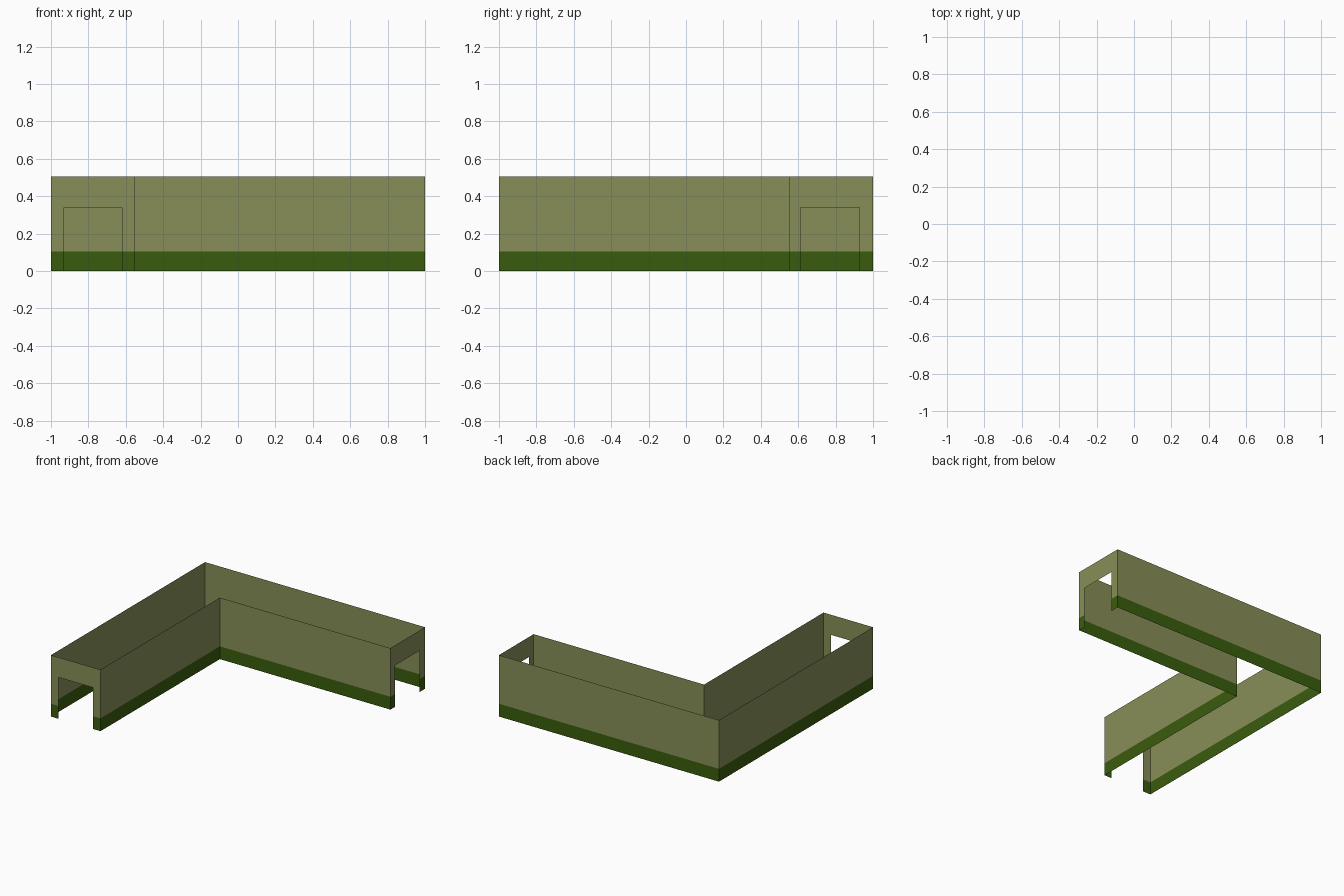
import bpy, bmesh

if "Cube" in bpy.data.objects:
    bpy.data.objects.remove(bpy.data.objects["Cube"])

H, BAND, DOOR = 0.505, 0.105, 0.34   # wall height, painted skirting, door height


def material(name, rgb):
    m = bpy.data.materials.new(name)
    m.diffuse_color = (*rgb, 1)
    m.use_nodes = True
    m.node_tree.nodes["Principled BSDF"].inputs["Base Color"].default_value = m.diffuse_color
    return m


MATS = [material("olive_wall", (0.242, 0.275, 0.098)),
        material("dark_green_band", (0.042, 0.107, 0.004))]


def wall(name, panels):
    """Thin wall sheet from (start, end, z0, z1) panels, cut at the band height."""
    bm = bmesh.new()
    for (ax, ay), (bx, by), z0, z1 in panels:
        bm.faces.new([bm.verts.new(p) for p in
                      ((ax, ay, z0), (bx, by, z0), (bx, by, z1), (ax, ay, z1))])
    bmesh.ops.bisect_plane(bm, geom=bm.verts[:] + bm.edges[:] + bm.faces[:],
                           plane_co=(0, 0, BAND), plane_no=(0, 0, 1))
    bmesh.ops.remove_doubles(bm, verts=bm.verts[:], dist=1e-5)
    for f in bm.faces:
        f.material_index = int(f.calc_center_median().z < BAND)
    me = bpy.data.meshes.new(name)
    bm.to_mesh(me)
    bm.free()
    for m in MATS:
        me.materials.append(m)
    ob = bpy.data.objects.new(name, me)
    bpy.context.collection.objects.link(ob)


def door_wall(name, pts):
    """End wall with a doorway: two posts and a lintel."""
    a, b, c, d = pts
    wall(name, [(a, b, 0, DOOR), (c, d, 0, DOOR),
                (a, b, DOOR, H), (b, c, DOOR, H), (c, d, DOOR, H)])


# Long walls of the L-shaped corridor, wound so the normals face outwards
wall("outer_walls", [((1, 1), (-1, 1), 0, H), ((-1, 1), (-1, -1), 0, H)])
wall("inner_walls", [((-0.55, -1), (-0.55, 0.55), 0, H),
                     ((-0.55, 0.55), (1, 0.55), 0, H)])

# Open doorways at the two ends
door_wall("front_door_wall", [(x, -1) for x in (-1, -0.93, -0.62, -0.55)])
door_wall("right_door_wall", [(1, y) for y in (0.55, 0.613, 0.927, 1)])
